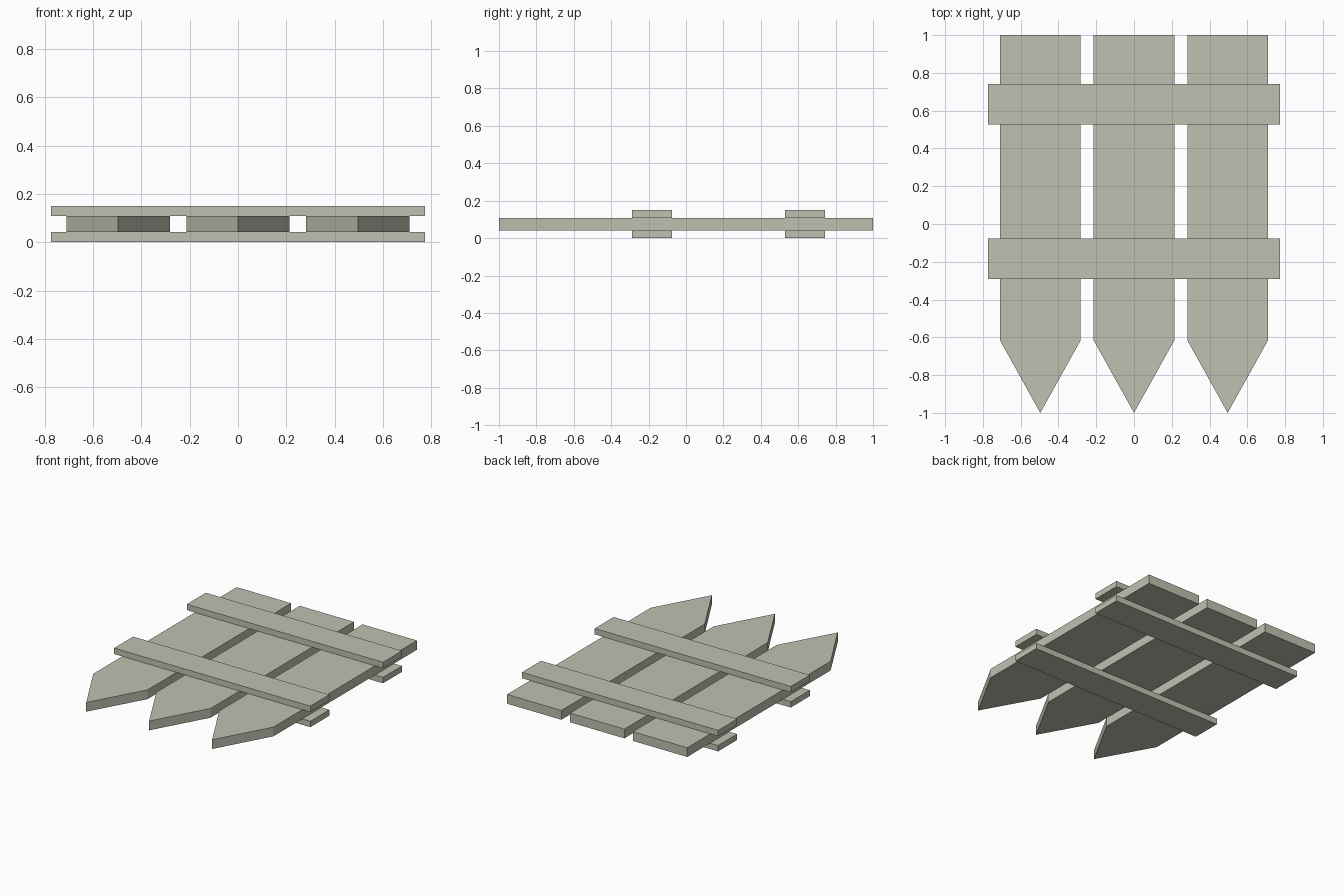
import bpy
import bmesh

cube = bpy.data.objects.get("Cube")
if cube:
    bpy.data.objects.remove(cube, do_unlink=True)

# One weathered wood colour for every board
wood = bpy.data.materials.new("weathered_wood")
wood.use_nodes = True
colour = (0.53, 0.53, 0.44, 1)
wood.diffuse_color = colour
bsdf = next(n for n in wood.node_tree.nodes if n.type == 'BSDF_PRINCIPLED')
bsdf.inputs["Base Color"].default_value = colour


def board(name, outline, z0, z1):
    """Extrude a flat outline from z0 up to z1."""
    bm = bmesh.new()
    face = bm.faces.new([bm.verts.new((x, y, z0)) for x, y in outline])
    top = bmesh.ops.extrude_face_region(bm, geom=[face])["geom"]
    verts = [v for v in top if isinstance(v, bmesh.types.BMVert)]
    bmesh.ops.translate(bm, verts=verts, vec=(0, 0, z1 - z0))
    bmesh.ops.recalc_face_normals(bm, faces=bm.faces)
    mesh = bpy.data.meshes.new(name)
    bm.to_mesh(mesh)
    bm.free()
    mesh.materials.append(wood)
    obj = bpy.data.objects.new(name, mesh)
    bpy.context.collection.objects.link(obj)
    return obj


RAIL_T = 0.042
HEIGHT = 0.15
HALF = 0.214

# Three pointed pickets
for side, cx in (("right", -0.496), ("middle", 0), ("left", 0.496)):
    outline = [(cx, -1), (cx + HALF, -0.615), (cx + HALF, 1),
               (cx - HALF, 1), (cx - HALF, -0.615)]
    board(side + "_picket", outline, RAIL_T, HEIGHT - RAIL_T)

# Two pairs of cross rails, clamping the pickets from below and above
for place, y0, y1 in (("front", -0.29, -0.076), ("back", 0.528, 0.742)):
    outline = [(-0.773, y0), (0.773, y0), (0.773, y1), (-0.773, y1)]
    board(place + "_lower_rail", outline, 0, RAIL_T)
    board(place + "_upper_rail", outline, HEIGHT - RAIL_T, HEIGHT)
